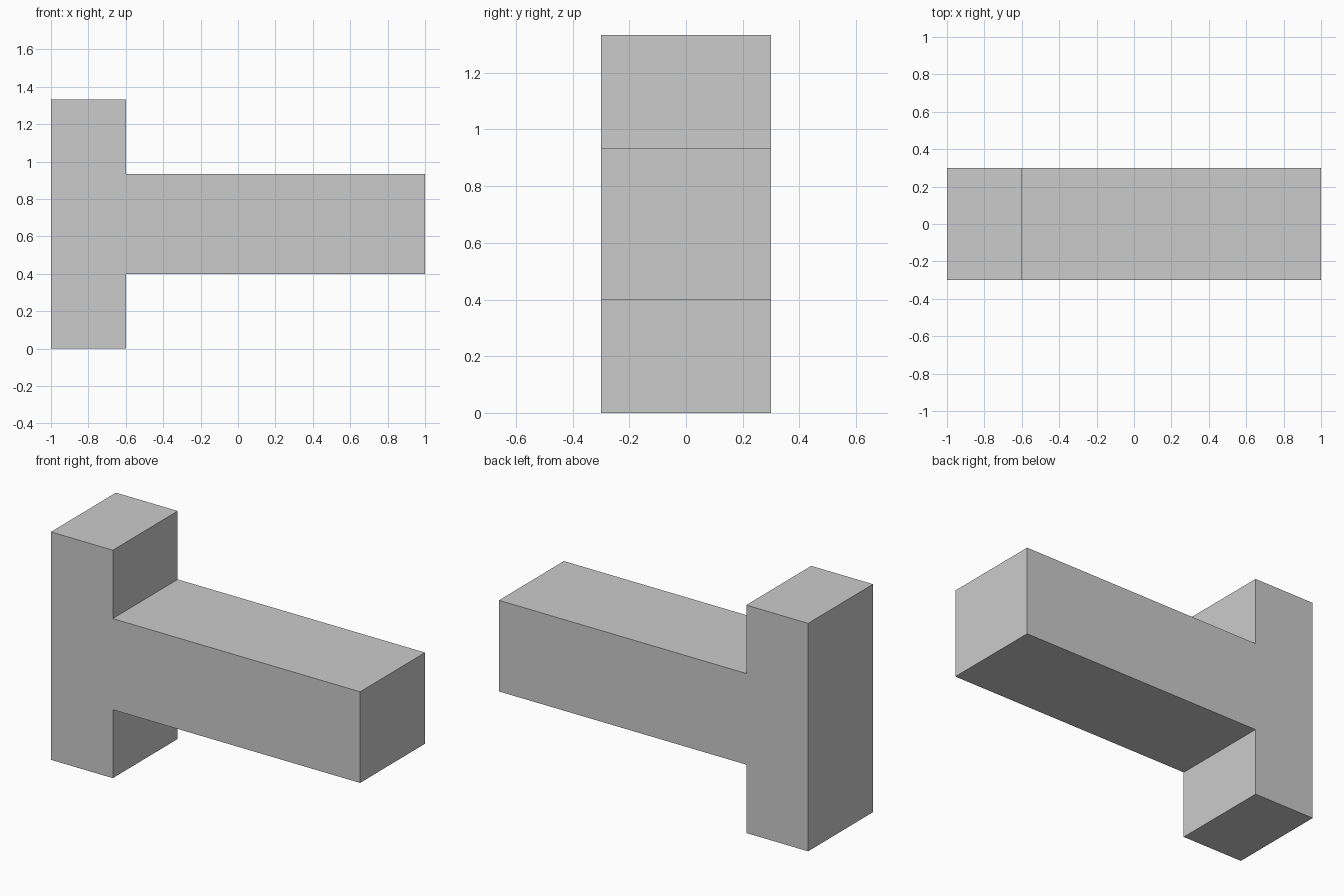
import bpy
import bmesh

if "Cube" in bpy.data.objects:
    bpy.data.objects.remove(bpy.data.objects["Cube"])

HALF_DEPTH = 0.3

# Side profile: upright post with one thick arm (x, z)
PROFILE = [
    (-1.0, 0.0), (-0.6, 0.0), (-0.6, 0.4), (1.0, 0.4),
    (1.0, 0.933), (-0.6, 0.933), (-0.6, 1.333), (-1.0, 1.333),
]


def extrude_profile(name, profile, half_depth):
    bm = bmesh.new()
    face = bm.faces.new([bm.verts.new((x, -half_depth, z)) for x, z in profile])
    result = bmesh.ops.extrude_face_region(bm, geom=[face], use_keep_orig=True)
    verts = [v for v in result["geom"] if isinstance(v, bmesh.types.BMVert)]
    bmesh.ops.translate(bm, verts=verts, vec=(0, 2 * half_depth, 0))
    bmesh.ops.recalc_face_normals(bm, faces=bm.faces)
    mesh = bpy.data.meshes.new(name)
    bm.to_mesh(mesh)
    bm.free()
    obj = bpy.data.objects.new(name, mesh)
    bpy.context.collection.objects.link(obj)
    return obj


# Solid sideways T-shaped block
extrude_profile("t_block", PROFILE, HALF_DEPTH)
